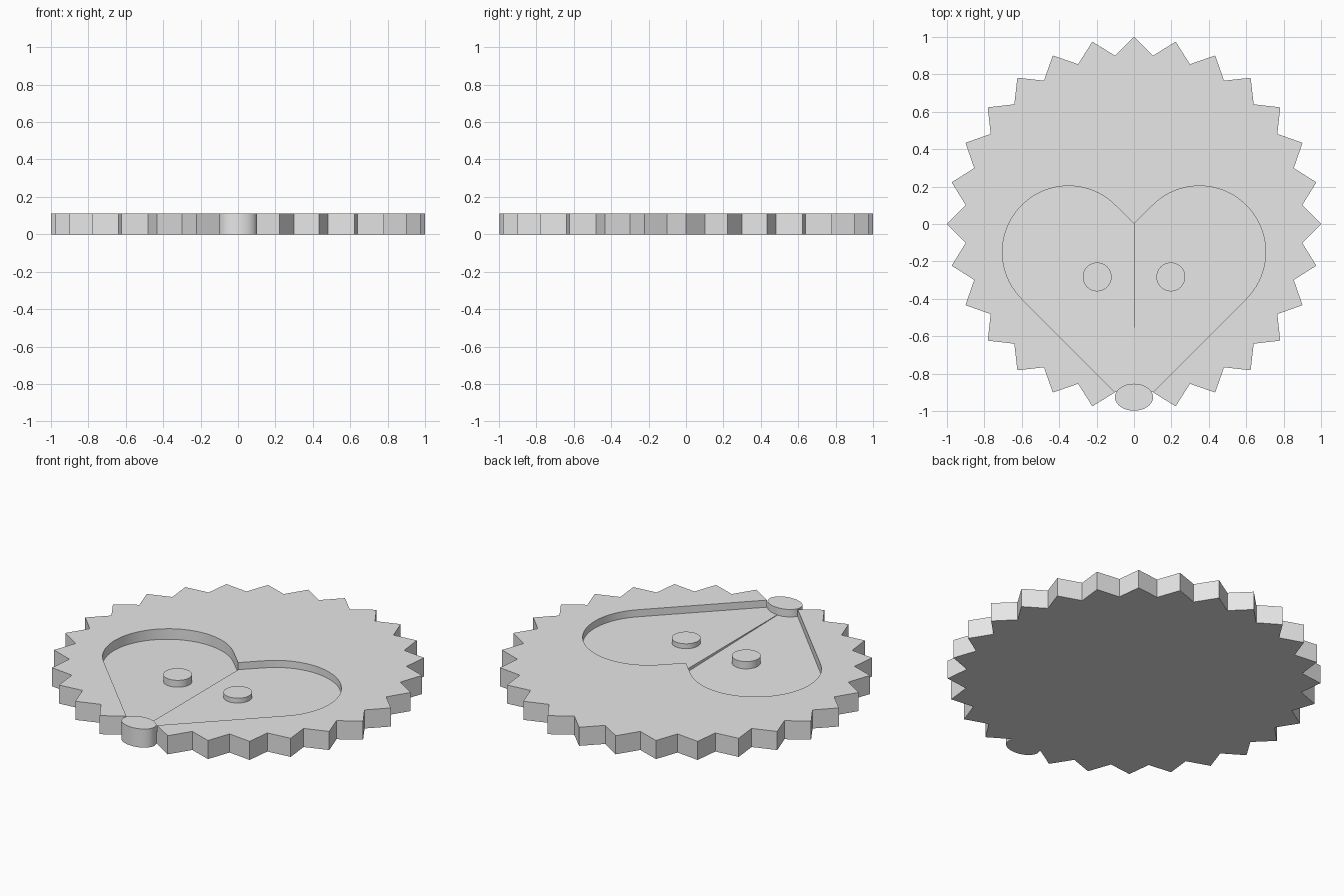
import bpy, bmesh, math

if "Cube" in bpy.data.objects:
    bpy.data.objects.remove(bpy.data.objects["Cube"])

H = 0.11       # plate thickness
FLOOR = 0.068  # height of the heart pocket floor

grey = bpy.data.materials.new("light grey")
grey.diffuse_color = (0.8, 0.8, 0.8, 1)
grey.use_nodes = True
grey.node_tree.nodes["Principled BSDF"].inputs["Base Color"].default_value = grey.diffuse_color


def prism(name, outline, bottom, top):
    """Extruded outline; bottom is a function giving z at (x, y)."""
    bm = bmesh.new()
    lo = [bm.verts.new((x, y, bottom(x, y))) for x, y in outline]
    hi = [bm.verts.new((x, y, top)) for x, y in outline]
    bm.faces.new(lo)
    bm.faces.new(hi)
    n = len(outline)
    for i in range(n):
        j = (i + 1) % n
        bm.faces.new((lo[i], lo[j], hi[j], hi[i]))
    bmesh.ops.recalc_face_normals(bm, faces=bm.faces)
    me = bpy.data.meshes.new(name)
    bm.to_mesh(me)
    bm.free()
    me.materials.append(grey)
    ob = bpy.data.objects.new(name, me)
    bpy.context.collection.objects.link(ob)
    return ob


def ellipse(cx, cy, rx, ry, n=64):
    return [(cx + rx * math.cos(2 * math.pi * i / n),
             cy + ry * math.sin(2 * math.pi * i / n)) for i in range(n)]


def activate(ob):
    bpy.ops.object.select_all(action='DESELECT')
    ob.select_set(True)
    bpy.context.view_layer.objects.active = ob


# spiky plate: 28 points, the lowest one left out for the nose
star = []
for i in range(56):
    if i == 28:
        continue
    r = 0.905 if i % 2 else 1.0
    a = math.pi * i / 28
    star.append((r * math.sin(a), r * math.cos(a)))
plate = prism("spiky_plate", star, lambda x, y: 0, H)

# heart pocket: two half cutters, the left floor dipping slightly to the notch
R = math.sqrt(2) / 4
half = [(-0.001, -1.001), (-0.001, 0.001)]
for i in range(41):
    a = math.radians(135 - 180 * i / 40)
    half.append((0.35 - 0 + R * math.cos(a), -0.15 + R * math.sin(a)))
cutters = [
    prism("heart_cutter_right", half, lambda x, y: FLOOR, 0.3),
    prism("heart_cutter_left", [(-x if x > 0 else 0, y) for x, y in half],
          lambda x, y: FLOOR - 0.018 * (1 + y), 0.3),
]
for c in cutters:
    activate(plate)
    mod = plate.modifiers.new("heart", 'BOOLEAN')
    mod.operation = 'DIFFERENCE'
    mod.solver = 'EXACT'
    mod.object = c
    bpy.ops.object.modifier_apply(modifier=mod.name)
    bpy.data.objects.remove(c)

# nose and eyes
parts = [plate, prism("nose", ellipse(0, -0.926, 0.102, 0.072), lambda x, y: 0, H)]
for side, s in (("left", -1), ("right", 1)):
    parts.append(prism("eye_" + side, ellipse(s * 0.197, -0.283, 0.077, 0.077),
                       lambda x, y: 0.045, 0.097))

for ob in parts:
    activate(ob)
    bpy.ops.object.shade_smooth_by_angle(angle=math.radians(20))
